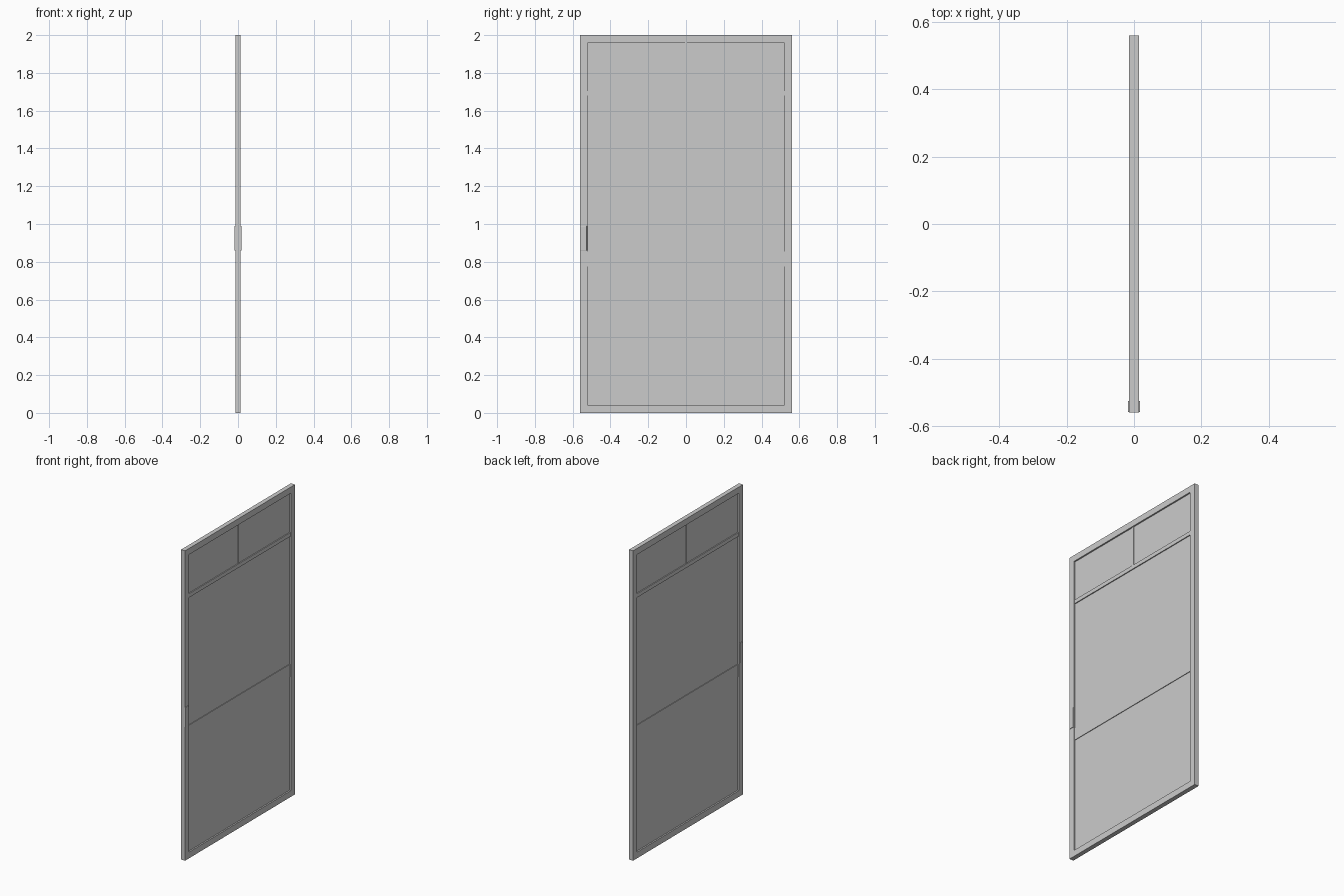
import bpy

if "Cube" in bpy.data.objects:
    bpy.data.objects.remove(bpy.data.objects["Cube"])

H, HALF_W, BORDER = 2.0, 0.56, 0.04
FRAME_D = 0.0145   # half thickness of the frame
INNER_W = HALF_W - BORDER


def box(name, half_x, y0, y1, z0, z1, bevel=0.0):
    bpy.ops.mesh.primitive_cube_add(size=1, location=(0, (y0 + y1) / 2, (z0 + z1) / 2))
    ob = bpy.context.object
    ob.name = name
    ob.scale = (half_x * 2, y1 - y0, z1 - z0)
    bpy.ops.object.transform_apply(location=False, rotation=False, scale=True)
    if bevel:
        mod = ob.modifiers.new("bevel", 'BEVEL')
        mod.width = bevel
        mod.segments = 2
    return ob


# Outer frame: a slab with a continuous rectangular opening
def frame(name):
    outer = [(-HALF_W, 0), (HALF_W, 0), (HALF_W, H), (-HALF_W, H)]
    inner = [(-INNER_W, BORDER), (INNER_W, BORDER),
             (INNER_W, H - BORDER), (-INNER_W, H - BORDER)]
    verts = [(x, y, z) for x in (-FRAME_D, FRAME_D) for y, z in outer + inner]
    faces = []
    for i in range(4):
        j = (i + 1) % 4
        faces += [(i, i + 4, j + 4, j), (i + 8, j + 8, j + 12, i + 12),
                  (i, j, j + 8, i + 8), (i + 4, i + 12, j + 12, j + 4)]
    mesh = bpy.data.meshes.new(name)
    mesh.from_pydata(verts, [], faces)
    ob = bpy.data.objects.new(name, mesh)
    bpy.context.collection.objects.link(ob)


frame("door_frame")

# Recessed panes between the rails
box("lower_pane", 0.005, -INNER_W, INNER_W, BORDER, 0.775)
box("middle_pane", 0.005, -INNER_W, INNER_W, 0.855, 1.68)
for side, y0, y1 in (("left", -INNER_W, -0.006), ("right", 0.006, INNER_W)):
    box("upper_pane_" + side, 0.005, y0, y1, 1.705, H - BORDER)

# Rails and the short upper divider
box("middle_rail", 0.009, -INNER_W, INNER_W, 0.775, 0.855)
box("upper_rail", 0.011, -INNER_W, INNER_W, 1.68, 1.705)
box("upper_divider", 0.009, -0.006, 0.006, 1.705, H - BORDER)

# Handle plate on both faces of the left stile
box("handle_plate", 0.018, -0.559, -0.525, 0.86, 0.99, 0.002)
